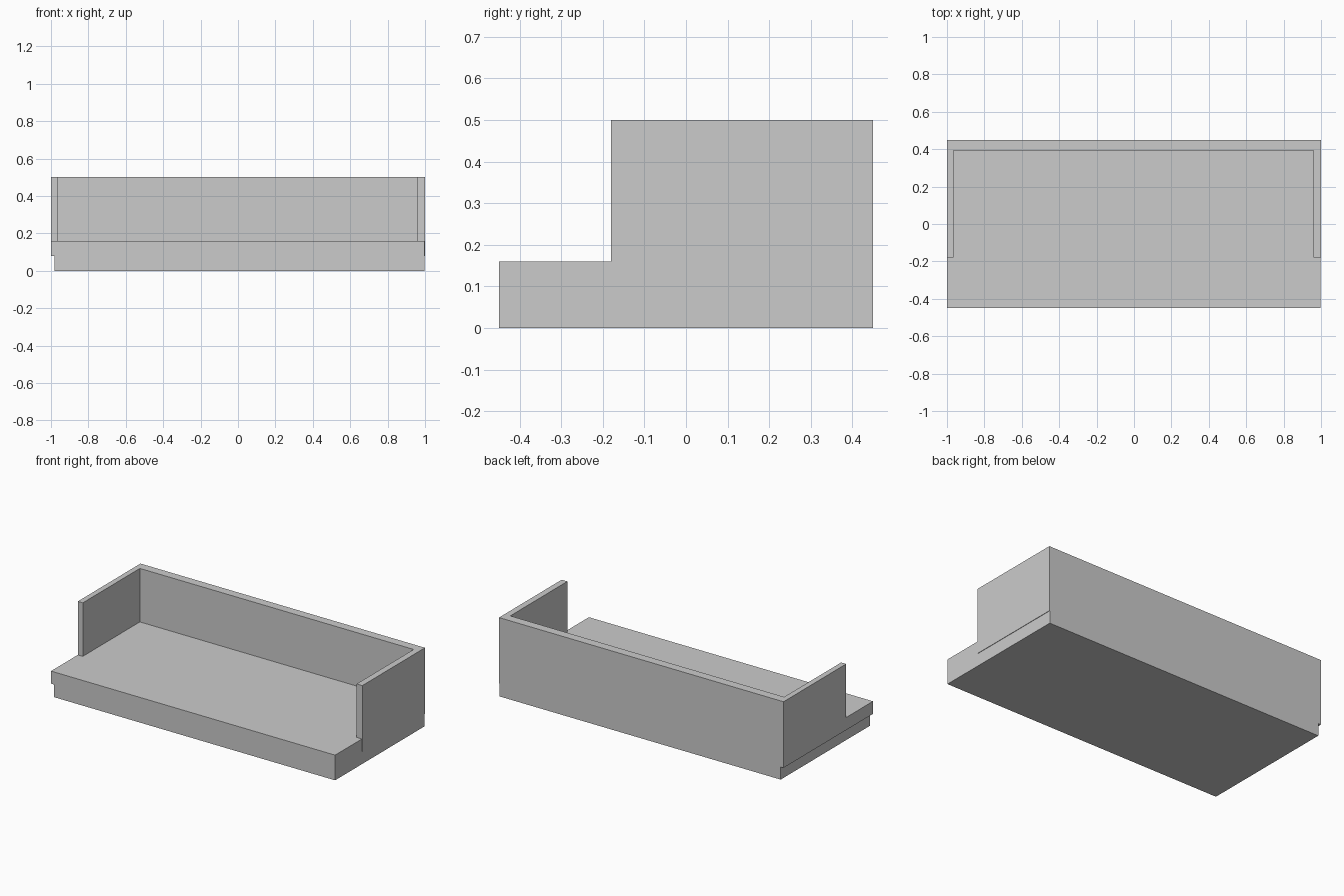
import bpy
import bmesh

if "Cube" in bpy.data.objects:
    bpy.data.objects.remove(bpy.data.objects["Cube"])


def prism(name, outline, z0, z1):
    """Extrude a flat xy outline from z0 up to z1."""
    bm = bmesh.new()
    face = bm.faces.new([bm.verts.new((x, y, z0)) for x, y in outline])
    ext = bmesh.ops.extrude_face_region(bm, geom=[face])
    verts = [g for g in ext["geom"] if isinstance(g, bmesh.types.BMVert)]
    bmesh.ops.translate(bm, verts=verts, vec=(0, 0, z1 - z0))
    bmesh.ops.recalc_face_normals(bm, faces=bm.faces)
    mesh = bpy.data.meshes.new(name)
    bm.to_mesh(mesh)
    bm.free()
    obj = bpy.data.objects.new(name, mesh)
    bpy.context.collection.objects.link(obj)
    return obj


D = 0.449                    # half depth
RIGHT = 0.997                # plinth and deck end just inside the right panel
ARM, BACK = -0.18, 0.393     # front edge of side panels, inner face of back
IN_L, IN_R = -0.965, 0.96    # inner faces of side panels

# Plinth, set in on the left side
prism("plinth", [(-0.98, -D), (RIGHT, -D), (RIGHT, D), (-0.98, D)], 0, 0.08)

# Deck, fitted between the side panels and widening in front of them
prism("deck", [(-1, -D), (RIGHT, -D), (RIGHT, ARM), (IN_R, ARM), (IN_R, BACK),
               (IN_L, BACK), (IN_L, ARM), (-1, ARM)], 0.08, 0.16)

# Back and side panels as one U-shaped wall
prism("surround_wall", [(-1, ARM), (IN_L, ARM), (IN_L, BACK), (IN_R, BACK),
                        (IN_R, ARM), (1, ARM), (1, D), (-1, D)], 0.08, 0.5)
